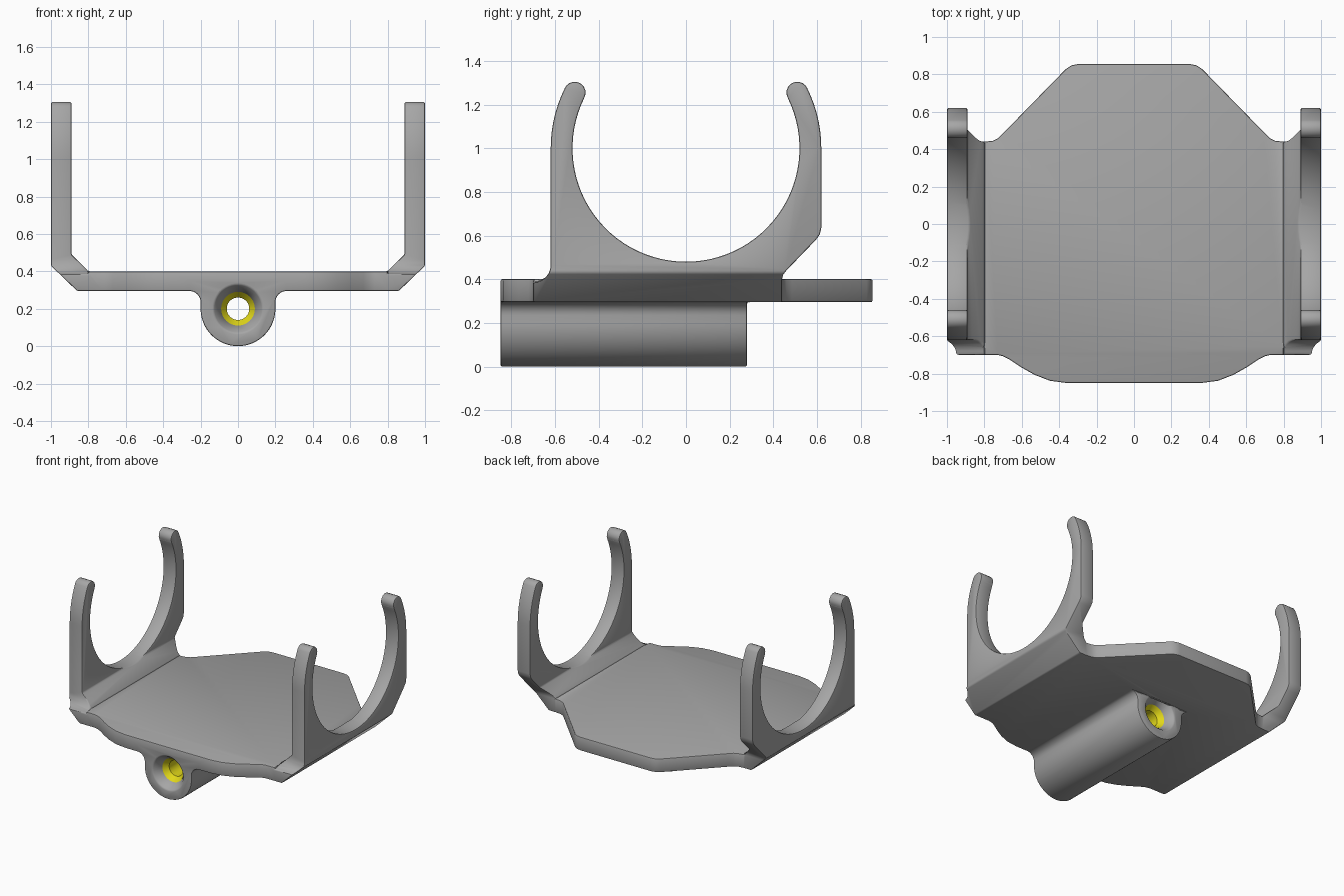
import bpy, bmesh, math
from mathutils import Vector

if "Cube" in bpy.data.objects:
    bpy.data.objects.remove(bpy.data.objects["Cube"])


def material(name, rgb):
    m = bpy.data.materials.new(name)
    m.diffuse_color = (*rgb, 1)
    m.use_nodes = True
    m.node_tree.nodes["Principled BSDF"].inputs["Base Color"].default_value = m.diffuse_color
    return m


GREY = material("grey plastic", (0.38, 0.38, 0.38))
YELLOW = material("yellow brass", (0.75, 0.68, 0.01))


def finish(name, bm, mat):
    bmesh.ops.recalc_face_normals(bm, faces=bm.faces)
    me = bpy.data.meshes.new(name)
    bm.to_mesh(me)
    bm.free()
    me.materials.append(mat)
    ob = bpy.data.objects.new(name, me)
    bpy.context.collection.objects.link(ob)
    return ob


def prism(name, pts, axis, a, b):
    """Extrude a closed 2D outline along an axis, from a to b."""
    place = {"x": lambda u, v: (a, u, v), "y": lambda u, v: (u, a, v),
             "z": lambda u, v: (u, v, a)}[axis]
    bm = bmesh.new()
    face = bm.faces.new([bm.verts.new(place(*p)) for p in pts])
    ext = bmesh.ops.extrude_face_region(bm, geom=[face])
    step = Vector([(b - a) * (axis == k) for k in "xyz"])
    bmesh.ops.translate(bm, vec=step, verts=[g for g in ext["geom"] if isinstance(g, bmesh.types.BMVert)])
    return finish(name, bm, GREY)


def lathe(name, prof, mat, z, closed_ring, n=48):
    """Revolve (radius, y) points around the y axis at height z."""
    bm = bmesh.new()
    rings = [[bm.verts.new((r * math.cos(2 * math.pi * i / n), y, z + r * math.sin(2 * math.pi * i / n)))
              for i in range(n)] for r, y in prof]
    pairs = list(zip(rings, rings[1:]))
    if closed_ring:
        pairs.append((rings[-1], rings[0]))
    else:
        bm.faces.new(rings[0])
        bm.faces.new(rings[-1])
    for p, q in pairs:
        for i in range(n):
            j = (i + 1) % n
            bm.faces.new((p[i], p[j], q[j], q[i]))
    return finish(name, bm, mat)


def arc(cx, cy, r, a0, a1, n):
    return [(cx + r * math.cos(math.radians(a0 + (a1 - a0) * i / n)),
             cy + r * math.sin(math.radians(a0 + (a1 - a0) * i / n))) for i in range(n + 1)]


def apply(ob, mod):
    bpy.ops.object.select_all(action="DESELECT")
    bpy.context.view_layer.objects.active = ob
    ob.select_set(True)
    bpy.ops.object.modifier_apply(modifier=mod.name)


def boolean(ob, other, op):
    mod = ob.modifiers.new("cut", "BOOLEAN")
    mod.operation, mod.solver, mod.object = op, "EXACT", other
    apply(ob, mod)
    bpy.data.objects.remove(other)


def smooth(ob):
    bpy.ops.object.select_all(action="DESELECT")
    bpy.context.view_layer.objects.active = ob
    ob.select_set(True)
    bpy.ops.object.shade_smooth_by_angle(angle=math.radians(35))


# Base plate outline, right half from back to front, then mirrored
half = [(0.30, 0.855), (0.335, 0.848), (0.365, 0.828), (0.70, 0.485), (0.725, 0.46), (0.755, 0.445), (0.80, 0.44),
        (0.80, -0.70), (0.73, -0.70), (0.70, -0.707), (0.67, -0.722), (0.60, -0.768), (0.53, -0.807),
        (0.45, -0.838), (0.36, -0.85)]
body = prism("cradle_body", half + [(-x, y) for x, y in reversed(half)], "z", 0.295, 0.40)

# Side hooks: front section crossed with the open ring profile
section = [(0.80, 0.295), (0.86, 0.295), (1.0, 0.43), (1.0, 1.4), (0.89, 1.4), (0.89, 0.49), (0.80, 0.40)]
hook = ([(-0.70, 0.25), (-0.70, 0.385)] + arc(-0.70, 0.465, 0.08, -75, 0, 5)
        + arc(0, 1.0, 0.62, 180, 153.5, 7)
        + arc(-0.51, 1.255, 0.05, 140, -27, 8)
        + arc(0, 1.0, 0.52, 153.5, 386.5, 56)
        + arc(0.51, 1.255, 0.05, 207, 40, 8)
        + arc(0, 1.0, 0.62, 26.5, 0, 7)
        + [(0.62, 0.635), (0.613, 0.605), (0.595, 0.58), (0.46, 0.44), (0.445, 0.42), (0.44, 0.40), (0.44, 0.25)])
for s in (-1, 1):
    arm = prism("arm", [(s * x, z) for x, z in section], "y", -1, 1)
    boolean(arm, prism("ring", hook, "x", s * 0.7, s * 1.1), "INTERSECT")
    boolean(body, arm, "UNION")

# Round socket under the plate, with fillets into its underside
fillet = arc(0.26, 0.235, 0.06, 90, 180, 6)
socket = ([(0.26, 0.35)] + fillet + arc(0, 0.20, 0.20, 0, -180, 32)
          + [(-x, z) for x, z in reversed(fillet)] + [(-0.26, 0.35)])
boolean(body, prism("socket", socket, "y", -0.85, 0.28), "UNION")

# Countersunk through hole
bore = [(0.14, -0.86), (0.13, -0.85), (0.09, -0.79), (0.09, 0.22), (0.13, 0.28), (0.14, 0.29)]
boolean(body, lathe("bore", bore, GREY, 0.20, False), "DIFFERENCE")

# Softened edges
bev = body.modifiers.new("edges", "BEVEL")
bev.width, bev.segments, bev.limit_method = 0.008, 2, "ANGLE"
bev.angle_limit, bev.use_clamp_overlap = math.radians(40), False
apply(body, bev)
smooth(body)

# Threaded sleeve inside the socket
sleeve = [(0.091, -0.79), (0.06, -0.75), (0.06, 0.18), (0.091, 0.22)]
smooth(lathe("brass_sleeve", sleeve, YELLOW, 0.20, True))
